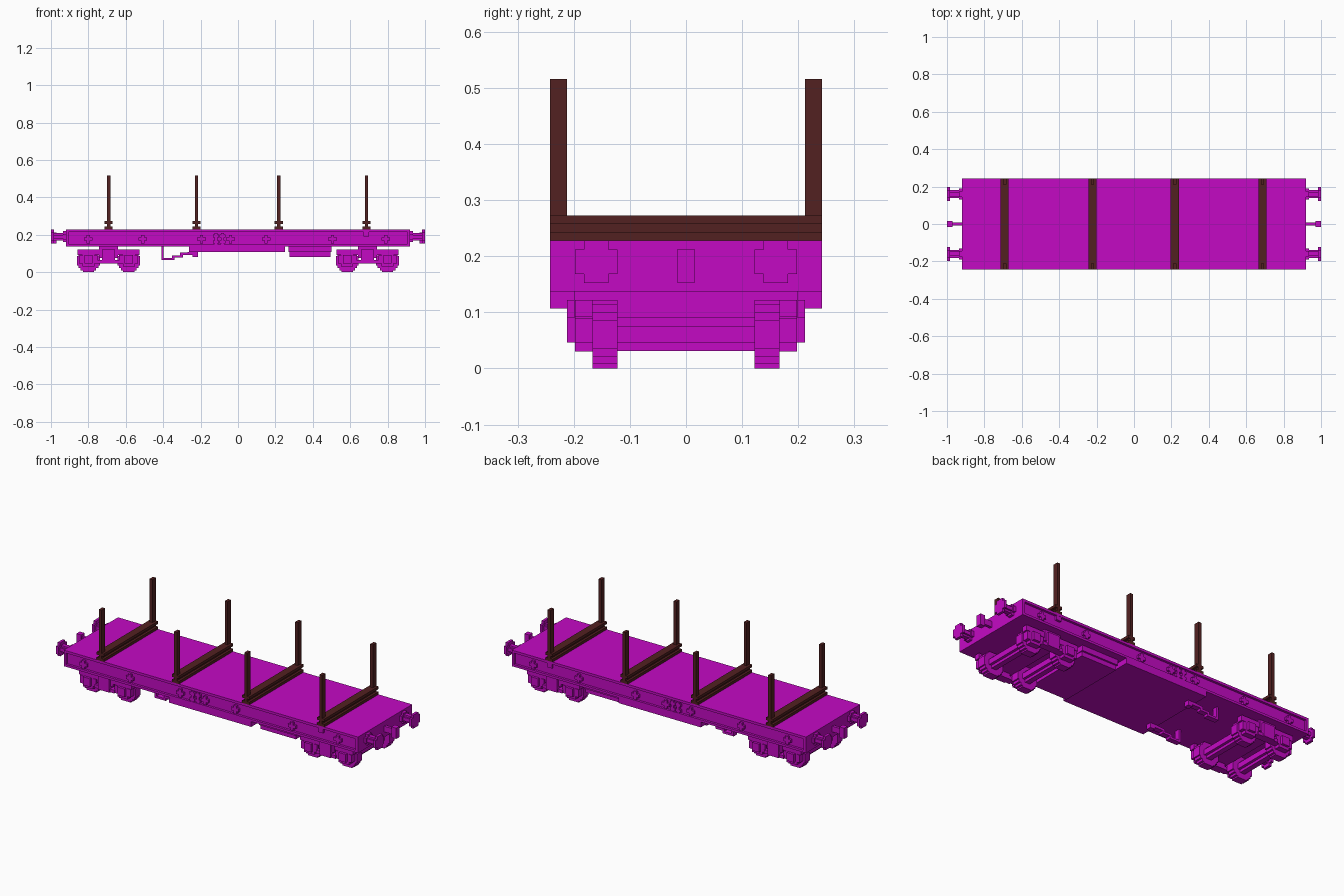
import bpy, bmesh
from mathutils import Vector

if "Cube" in bpy.data.objects:
    bpy.data.objects.remove(bpy.data.objects["Cube"])


def material(name, rgb):
    m = bpy.data.materials.new(name)
    m.use_nodes = True
    m.diffuse_color = (*rgb, 1)
    m.node_tree.nodes["Principled BSDF"].inputs["Base Color"].default_value = (*rgb, 1)
    return m


MAGENTA = material("magenta paint", (0.55, 0.003, 0.55))
BROWN = material("dark brown steel", (0.085, 0.015, 0.015))


def prism(name, pts, axis, lo, hi, mat=MAGENTA):
    """Extrude a 2D outline along an axis; the outline uses the other two axes in order."""
    bm = bmesh.new()
    rings = []
    for d in (lo, hi):
        ring = []
        for a, b in pts:
            co = {"x": (d, a, b), "y": (a, d, b), "z": (a, b, d)}[axis]
            ring.append(bm.verts.new(Vector(co)))
        rings.append(ring)
    bm.faces.new(rings[0])
    bm.faces.new(rings[1])
    n = len(pts)
    for i in range(n):
        j = (i + 1) % n
        bm.faces.new((rings[0][i], rings[0][j], rings[1][j], rings[1][i]))
    bmesh.ops.recalc_face_normals(bm, faces=bm.faces)
    me = bpy.data.meshes.new(name)
    bm.to_mesh(me)
    bm.free()
    me.materials.append(mat)
    ob = bpy.data.objects.new(name, me)
    bpy.context.collection.objects.link(ob)
    return ob


def box(name, x, y, z, mat=MAGENTA):
    pts = [(x[0], y[0]), (x[1], y[0]), (x[1], y[1]), (x[0], y[1])]
    return prism(name, pts, "z", z[0], z[1], mat)


def span(a, b, s):
    """Interval mirrored to the side given by s."""
    return tuple(sorted((a * s, b * s)))


def stepped(ca, cb, steps):
    """Stepped round outline from (half width, half height) pairs, widest first."""
    q = [(steps[0][0], 0)]
    for i, (w, h) in enumerate(steps):
        q.append((w, h))
        if i + 1 < len(steps):
            q.append((steps[i + 1][0], h))
    q = q[1:]
    quads = q + [(-a, b) for a, b in q[::-1]] + [(-a, -b) for a, b in q] + [(a, -b) for a, b in q[::-1]]
    return [(ca + a, cb + b) for a, b in quads]


PLUS = [(0.023, 0.009), (0.009, 0.023)]
SIDES = (("left", 1), ("right", -1))
FB = (("front", -1), ("back", 1))

# Deck with channel-section side sills
box("deck_core", (-0.92, 0.92), (-0.229, 0.229), (0.137, 0.222))
box("deck_plate", (-0.92, 0.92), (-0.242, 0.242), (0.214, 0.228))
box("sill_lower_flange", (-0.92, 0.92), (-0.242, 0.242), (0.137, 0.15))
box("belly", (-0.262, 0.252), (-0.242, 0.242), (0.107, 0.138))
for ex, s in SIDES:
    box(f"{ex}_headstock", span(0.905, 0.92, s), (-0.242, 0.242), (0.137, 0.228))

# Equipment box under the floor
box("equipment_box", (0.27, 0.5), (-0.2, 0.2), (0.107, 0.138))
box("equipment_box_base", (0.275, 0.495), (-0.19, 0.19), (0.082, 0.108))

# Sill fittings and brake rigging on both long sides
for fb, s in FB:
    yr = span(0.226, 0.241, s)
    for i, x in enumerate((-0.80, -0.51, -0.195, -0.04, 0.15, 0.505, 0.79)):
        prism(f"{fb}_sill_boss_{i}", stepped(x, 0.177, PLUS), "y", *yr)
    for i in range(4):
        x, z = -0.118 + 0.034 * (i % 2), 0.162 + 0.032 * (i // 2)
        prism(f"{fb}_valve_{i}", stepped(x, z, [(0.016, 0.008), (0.008, 0.016)]), "y", *yr)
    box(f"{fb}_label_holder", (0.67, 0.7), yr, (0.19, 0.216))
    rig = [(-0.41, 0.138), (-0.41, 0.064), (-0.34, 0.064), (-0.34, 0.078), (-0.295, 0.078),
           (-0.295, 0.091), (-0.243, 0.091), (-0.243, 0.08), (-0.215, 0.08), (-0.215, 0.11),
           (-0.31, 0.104), (-0.31, 0.09), (-0.352, 0.09), (-0.352, 0.076), (-0.398, 0.076),
           (-0.398, 0.138)]
    prism(f"{fb}_brake_rigging", rig, "y", *span(0.13, 0.16, s))

# Bolsters (I-section) with a stake at each end
for i, x in enumerate((-0.692, -0.222, 0.218, 0.687)):
    prof = [(x + a, z) for a, z in (
        (-0.022, 0.228), (0.022, 0.228), (0.022, 0.243), (0.009, 0.243), (0.009, 0.258),
        (0.022, 0.258), (0.022, 0.273), (-0.022, 0.273), (-0.022, 0.258), (-0.009, 0.258),
        (-0.009, 0.243), (-0.022, 0.243))]
    prism(f"bolster_{i}", prof, "y", -0.242, 0.242, BROWN)
    for fb, s in FB:
        box(f"{fb}_stake_{i}", (x - 0.009, x + 0.009), span(0.212, 0.242, s), (0.243, 0.516), BROWN)

# Buffers and couplers on both ends
for ex, s in SIDES:
    for fb, t in FB:
        y = 0.16 * t
        prism(f"{ex}_{fb}_buffer_base", stepped(y, 0.19, [(0.03, 0.015), (0.015, 0.03)]),
              "x", *span(0.918, 0.935, s))
        prism(f"{ex}_{fb}_buffer_shaft", stepped(y, 0.19, [(0.022, 0.01), (0.012, 0.02)]),
              "x", *span(0.93, 0.988, s))
        prism(f"{ex}_{fb}_buffer_head", stepped(y, 0.19, [(0.038, 0.022), (0.022, 0.038)]),
              "x", *span(0.985, 1.0, s))
    box(f"{ex}_coupler_shank", span(0.918, 0.99, s), (-0.008, 0.008), (0.168, 0.2))
    box(f"{ex}_coupler_hook", span(0.97, 1.0, s), (-0.015, 0.015), (0.152, 0.213))

# Two four-wheel bogies
WHEEL = [(0.061, 0.025), (0.053, 0.04), (0.042, 0.053), (0.03, 0.061)]
for ex, s in SIDES:
    cx = 0.692 * s
    box(f"{ex}_bogie_bolster", (cx - 0.05, cx + 0.05), (-0.2, 0.2), (0.076, 0.138))
    for k, d in enumerate((-0.108, 0.108)):
        x = cx + d
        prism(f"{ex}_axle_{k}", stepped(x, 0.061, [(0.03, 0.015), (0.015, 0.03)]), "y", -0.125, 0.125)
        for fb, t in FB:
            prism(f"{ex}_{fb}_wheel_{k}", stepped(x, 0.061, WHEEL), "y", *span(0.122, 0.167, t))
            prism(f"{ex}_{fb}_axlebox_{k}", stepped(x, 0.068, [(0.05, 0.022), (0.032, 0.038)]),
                  "y", *span(0.165, 0.198, t))
            box(f"{ex}_{fb}_axlebox_cover_{k}", (x - 0.022, x + 0.022), span(0.195, 0.212, t), (0.046, 0.092))
    for fb, t in FB:
        box(f"{ex}_{fb}_bogie_frame", (cx - 0.165, cx + 0.165), span(0.167, 0.198, t), (0.092, 0.122))
        box(f"{ex}_{fb}_spring_plank", (cx - 0.062, cx + 0.062), span(0.167, 0.205, t), (0.046, 0.064))
        box(f"{ex}_{fb}_spring_pack", (cx - 0.035, cx + 0.035), span(0.167, 0.212, t), (0.046, 0.122))
